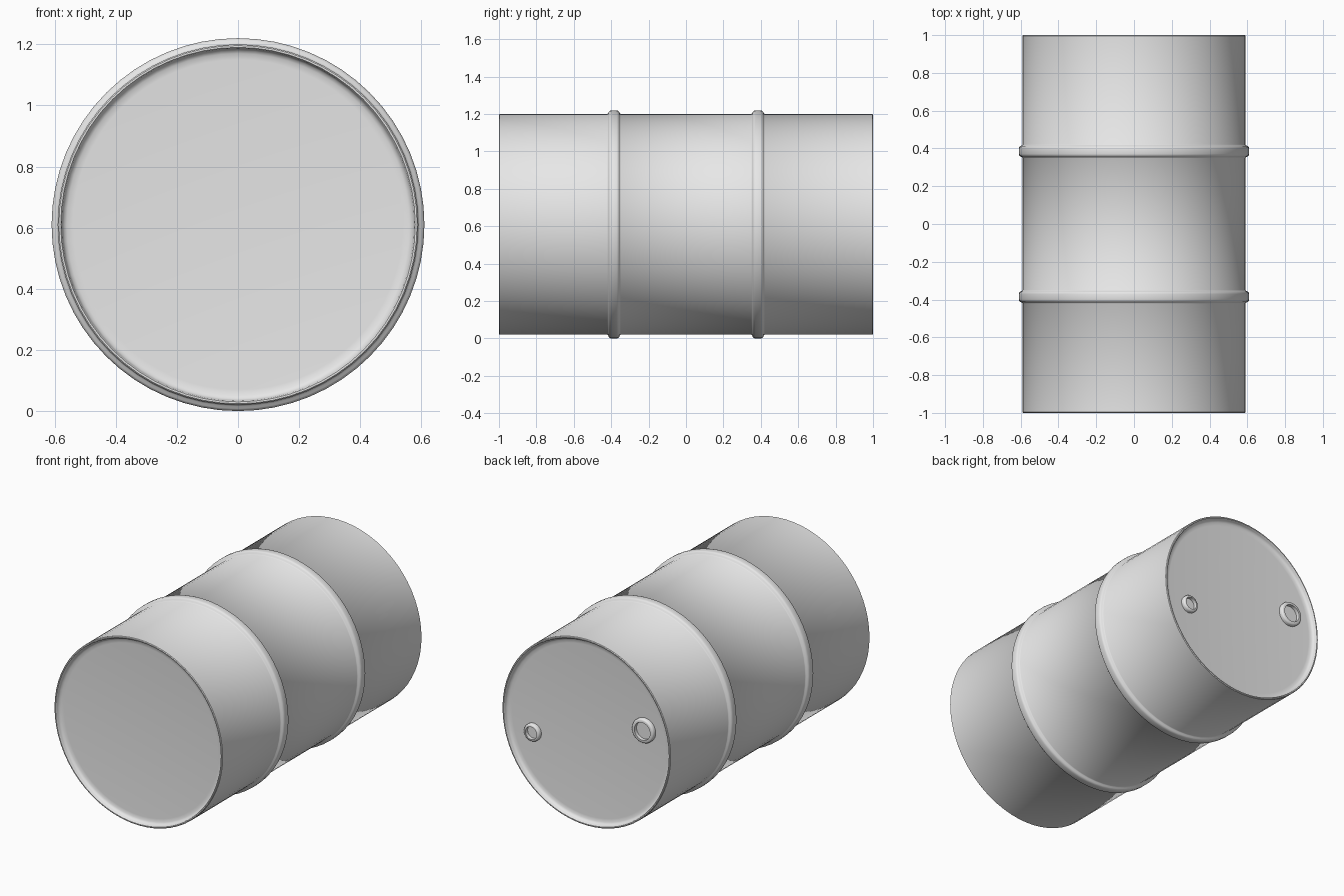
import bpy, bmesh, math
from mathutils import Vector

cube = bpy.data.objects.get("Cube")
if cube:
    bpy.data.objects.remove(cube, do_unlink=True)

AXIS_Z = 0.61      # height of the drum's axis
BODY_R = 0.59
HOOP_R = 0.61
HOOP_Y = 0.385
CAP_Y = 0.97       # recessed end plates

steel = bpy.data.materials.new("grey_steel")
steel.use_nodes = True
grey = (0.8, 0.8, 0.8, 1)
steel.diffuse_color = grey
steel.node_tree.nodes["Principled BSDF"].inputs["Base Color"].default_value = grey


def lathe(name, profile, centre, steps):
    """Spin (radius, y) points about the y axis."""
    bm = bmesh.new()
    verts = [bm.verts.new((r, y, 0)) for r, y in profile]
    edges = [bm.edges.new(pair) for pair in zip(verts, verts[1:])]
    bmesh.ops.spin(bm, geom=verts + edges, cent=(0, 0, 0), axis=(0, 1, 0),
                   angle=math.tau, steps=steps, use_merge=False)
    bmesh.ops.remove_doubles(bm, verts=bm.verts, dist=0.0001)
    bmesh.ops.recalc_face_normals(bm, faces=bm.faces)
    mesh = bpy.data.meshes.new(name)
    bm.to_mesh(mesh)
    bm.free()
    mesh.materials.append(steel)
    mesh.shade_smooth()
    mesh.set_sharp_from_angle(angle=math.radians(40))
    obj = bpy.data.objects.new(name, mesh)
    obj.location = Vector(centre)
    bpy.context.collection.objects.link(obj)
    return obj


def hoop(y):
    """Rounded rolling hoop profile around y."""
    rise = HOOP_R - BODY_R
    shape = [(-0.036, 0), (-0.031, 0.2), (-0.028, 0.6), (-0.022, 0.9), (-0.014, 1)]
    half = [(BODY_R + rise * h, dy) for dy, h in shape]
    return [(r, y + dy) for r, dy in half] + [(r, y - dy) for r, dy in reversed(half)]


# Drum: end plate, rolled rim and wall up to the middle, then mirrored
end = [(0, -CAP_Y), (0.54, -CAP_Y), (0.56, -CAP_Y - 0.002), (0.57, -CAP_Y - 0.008),
       (0.575, -CAP_Y - 0.016), (0.577, -0.996), (0.58, -1),
       (BODY_R - 0.004, -1), (BODY_R, -0.996), (BODY_R, -0.985)]
front_half = end + hoop(-HOOP_Y)
back_half = [(r, -y) for r, y in reversed(front_half)]
lathe("drum_body", front_half + back_half, (0, 0, AXIS_Z), 64)

# Bung collars on the back plate, open in the middle
for name, x, dz, radius in (("large_bung", -0.39, 0.11, 0.077),
                            ("small_bung", 0.39, -0.11, 0.055)):
    inner = radius * 0.72
    collar = [(radius, -0.002), (radius, 0.016), (radius - 0.004, 0.023),
              (radius - 0.01, 0.026), (inner, 0.026), (inner, 0.003), (0, 0.003)]
    lathe(name, collar, (x, CAP_Y, AXIS_Z + dz), 32)
